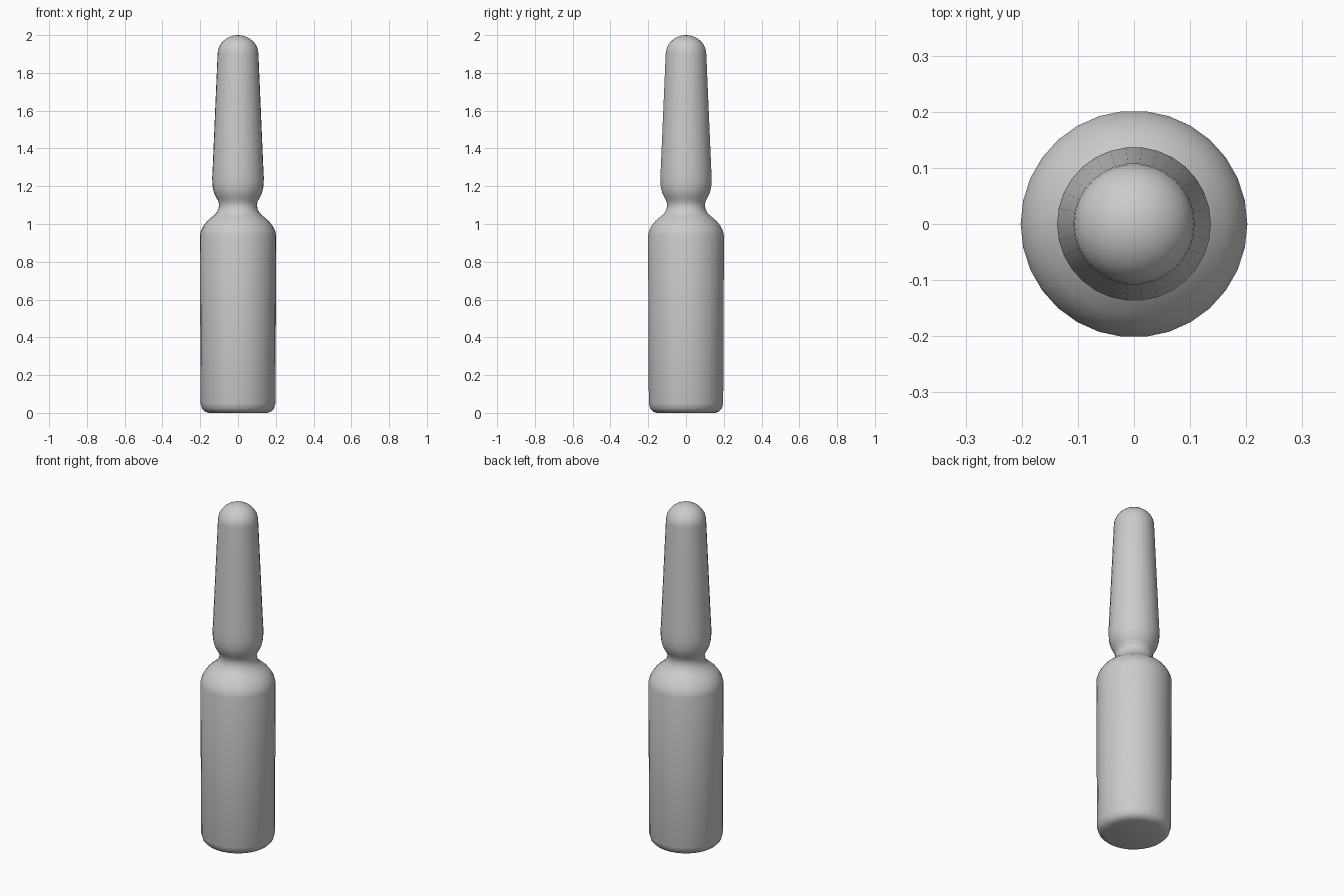
import bpy
import bmesh
import math

cube = bpy.data.objects.get("Cube")
if cube:
    bpy.data.objects.remove(cube, do_unlink=True)

SIDES = 30


def material(name, colour):
    mat = bpy.data.materials.new(name)
    mat.use_nodes = True
    mat.diffuse_color = colour
    mat.node_tree.nodes["Principled BSDF"].inputs["Base Color"].default_value = colour
    return mat


def arc(radius, centre_z, steps, height):
    """Rounded tip from the rim up to, but not including, the pole."""
    return [(radius * math.cos(i * math.pi / 2 / steps),
             centre_z + height * math.sin(i * math.pi / 2 / steps))
            for i in range(steps)]


def lathe(name, profile, top_z, mat):
    bm = bmesh.new()
    rings = [[bm.verts.new((r * math.cos(2 * math.pi * k / SIDES),
                            r * math.sin(2 * math.pi * k / SIDES), z))
              for k in range(SIDES)] for r, z in profile]
    for low, high in zip(rings, rings[1:]):
        for k in range(SIDES):
            n = (k + 1) % SIDES
            bm.faces.new((low[k], low[n], high[n], high[k]))
    # Flat base and closed pole
    bm.faces.new(rings[0][::-1])
    pole = bm.verts.new((0, 0, top_z))
    for k in range(SIDES):
        bm.faces.new((rings[-1][k], rings[-1][(k + 1) % SIDES], pole))
    mesh = bpy.data.meshes.new(name)
    bm.to_mesh(mesh)
    bm.free()
    mesh.materials.append(mat)
    obj = bpy.data.objects.new(name, mesh)
    bpy.context.collection.objects.link(obj)
    bpy.ops.object.select_all(action="DESELECT")
    obj.select_set(True)
    bpy.context.view_layer.objects.active = obj
    bpy.ops.object.shade_smooth_by_angle(angle=math.radians(40))
    return obj


# Body with rounded foot, shoulder, pinched neck and tapered stem
profile = [
    (0.155, 0.0), (0.175, 0.007), (0.19, 0.022), (0.198, 0.05),
    (0.202, 0.94), (0.196, 0.965), (0.183, 0.99), (0.164, 1.015),
    (0.138, 1.037), (0.117, 1.055), (0.104, 1.078), (0.1, 1.1),
    (0.104, 1.12), (0.115, 1.14), (0.127, 1.165), (0.134, 1.195),
    (0.137, 1.24), (0.134, 1.3),
]
profile += arc(0.108, 1.9, 8, 0.1)
lathe("glass_ampoule", profile, 2.0, material("pale grey", (0.6, 0.6, 0.6, 1)))
